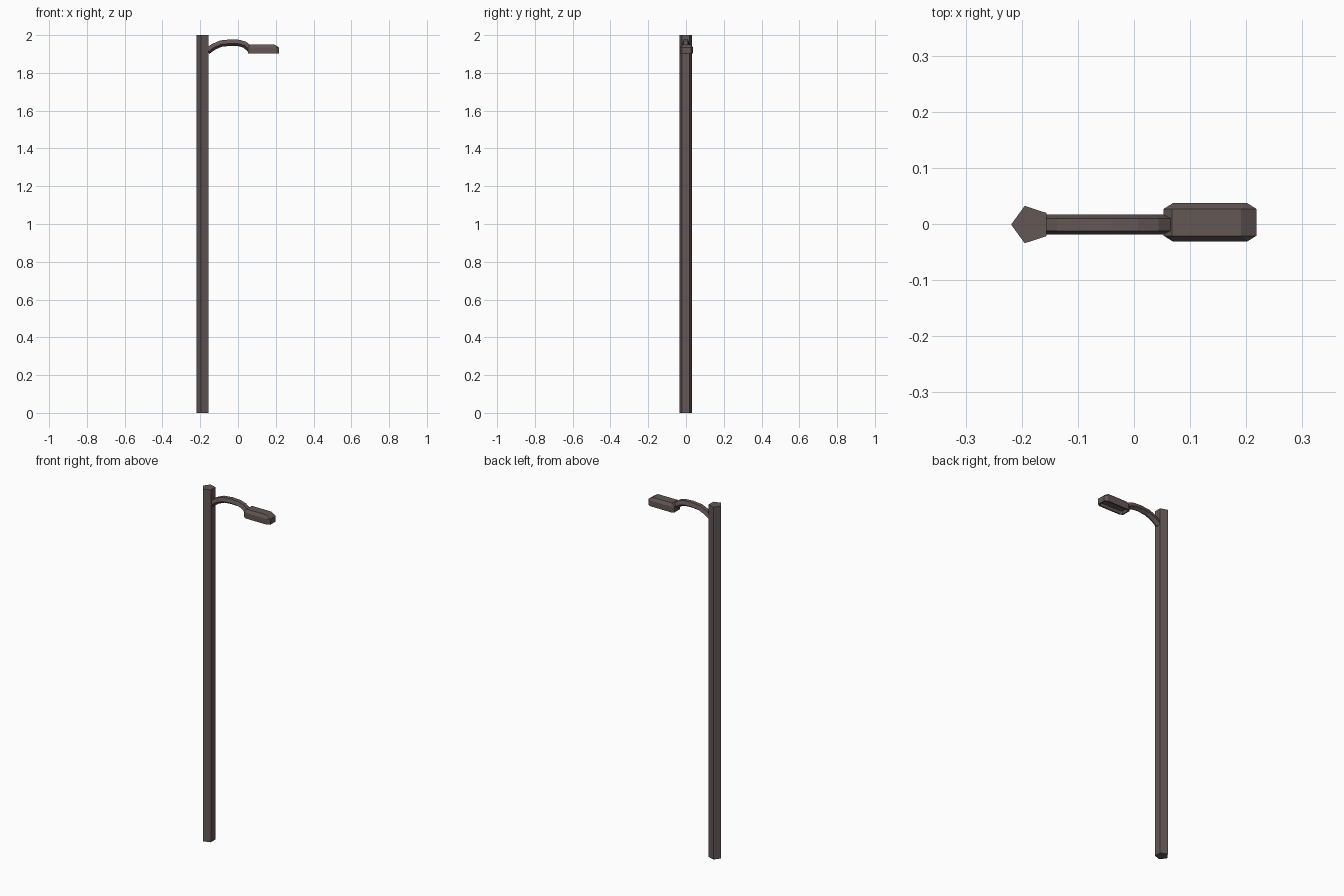
import bpy, bmesh, math

if "Cube" in bpy.data.objects:
    bpy.data.objects.remove(bpy.data.objects["Cube"])

metal = bpy.data.materials.new("brown_grey_metal")
metal.diffuse_color = (0.125, 0.098, 0.092, 1)
metal.use_nodes = True
metal.node_tree.nodes["Principled BSDF"].inputs["Base Color"].default_value = metal.diffuse_color


def finish(name, bm):
    bmesh.ops.recalc_face_normals(bm, faces=bm.faces)
    mesh = bpy.data.meshes.new(name)
    bm.to_mesh(mesh)
    bm.free()
    mesh.materials.append(metal)
    obj = bpy.data.objects.new(name, mesh)
    bpy.context.collection.objects.link(obj)
    return obj


def loft(bm, rings):
    """Skin equal-length rings of points and cap both ends."""
    rings = [[bm.verts.new(p) for p in ring] for ring in rings]
    for a, b in zip(rings, rings[1:]):
        n = len(a)
        for i in range(n):
            bm.faces.new((a[i], a[(i + 1) % n], b[(i + 1) % n], b[i]))
    return bm.faces.new(rings[0]), bm.faces.new(rings[-1]), rings


# Five-sided pole, one corner pointing to -x
bm = bmesh.new()
corners = [math.pi + i * math.tau / 5 for i in range(5)]
loft(bm, [[(-0.184 + 0.035 * math.cos(a), -0.001 + 0.035 * math.sin(a), z)
           for a in corners] for z in (0, 2)])
finish("pole", bm)

# Arched five-sided arm, flat side up
path = [(-0.163, 1.916), (-0.130, 1.940), (-0.090, 1.957), (-0.040, 1.962),
        (0.005, 1.960), (0.036, 1.951), (0.066, 1.927)]
rings = []
for i, (x, z) in enumerate(path):
    x0, z0 = path[max(i - 1, 0)]
    x1, z1 = path[min(i + 1, len(path) - 1)]
    t = math.atan2(z1 - z0, x1 - x0)
    ring = []
    for k in range(5):
        a = -math.pi / 2 + k * math.tau / 5
        y, h = 0.019 * math.cos(a), 0.019 * math.sin(a)
        ring.append((x - h * math.sin(t), y - 0.001, z + h * math.cos(t)))
    rings.append(ring)
bm = bmesh.new()
loft(bm, rings)
finish("arm", bm)

# Lamp head: chamfered body, sloped top, recessed underside
X0, X1, Y0, Y1, CX, CY = 0.053, 0.218, -0.031, 0.037, 0.016, 0.010
plan = [(X0, Y0 + CY), (X0 + CX, Y0), (X1 - CX, Y0), (X1, Y0 + CY),
        (X1, Y1 - CY), (X1 - CX, Y1), (X0 + CX, Y1), (X0, Y1 - CY)]
top = [(0.068, Y0 + CY), (0.191, Y0 + CY), (0.191, Y1 - CY), (0.068, Y1 - CY)]
bm = bmesh.new()
bottom, lid, rings = loft(bm, [[(x, y, z) for x, y in plan] for z in (1.902, 1.934)])
rim = rings[1]
bm.faces.remove(lid)
tv = [bm.verts.new((x, y, 1.951)) for x, y in top]
for i in range(4):
    bm.faces.new((rim[2 * i], rim[2 * i + 1], tv[i]))
    bm.faces.new((rim[2 * i + 1], rim[(2 * i + 2) % 8], tv[(i + 1) % 4], tv[i]))
bm.faces.new(tv)
bmesh.ops.recalc_face_normals(bm, faces=bm.faces)
bmesh.ops.inset_region(bm, faces=[bottom], thickness=0.008)
bmesh.ops.inset_region(bm, faces=[bottom], thickness=0.004, depth=-0.014)
finish("lamp_head", bm)
